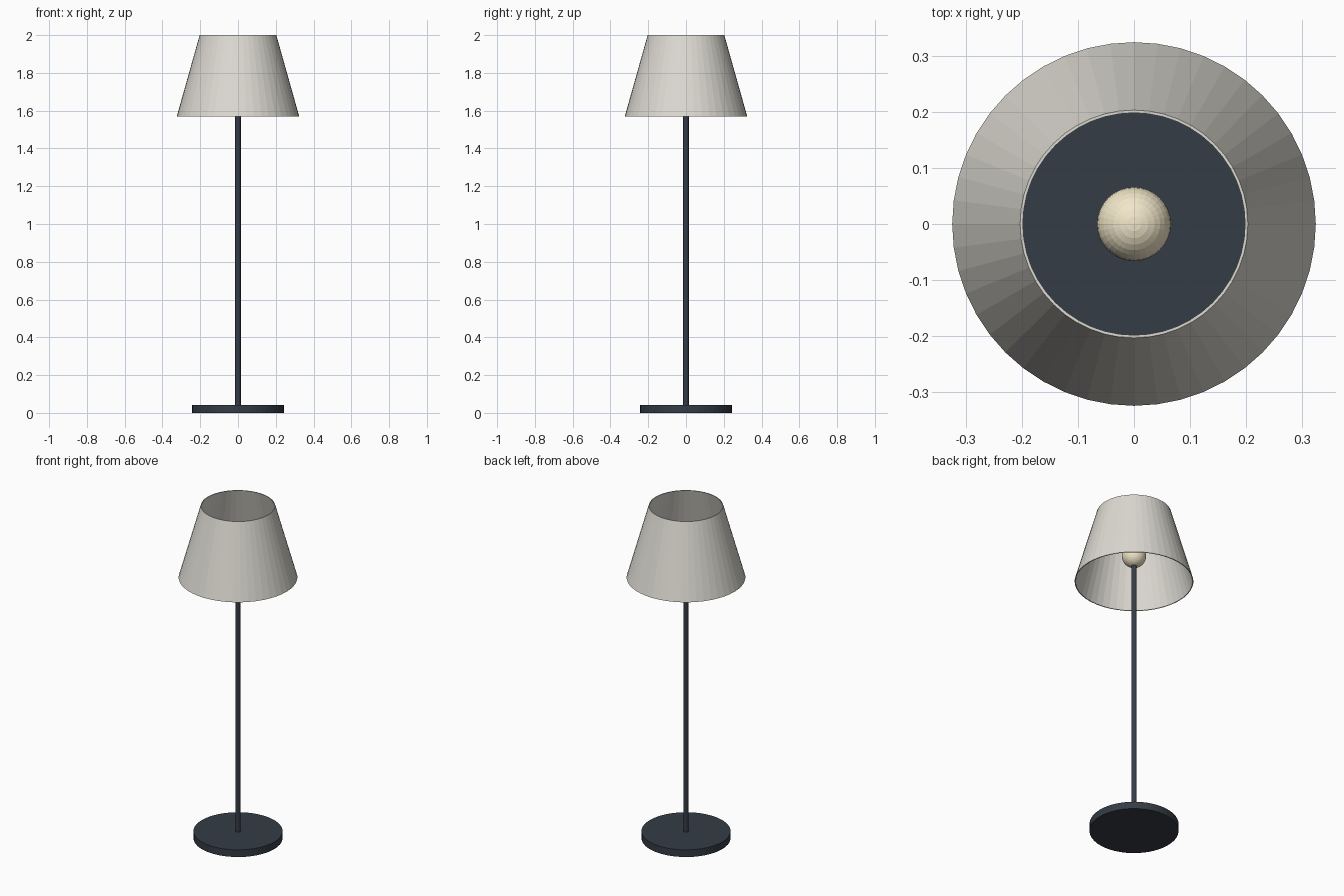
import bpy, bmesh, math

if "Cube" in bpy.data.objects:
    bpy.data.objects.remove(bpy.data.objects["Cube"])

def material(name, rgb):
    m = bpy.data.materials.new(name)
    m.diffuse_color = (*rgb, 1)
    m.use_nodes = True
    m.node_tree.nodes["Principled BSDF"].inputs["Base Color"].default_value = m.diffuse_color
    return m

dark = material("dark_metal", (0.035, 0.045, 0.06))
fabric = material("shade_fabric", (0.72, 0.70, 0.64))
glow = material("bulb_glass", (0.88, 0.79, 0.58))

def finish(name, mat):
    ob = bpy.context.object
    ob.name = ob.data.name = name
    ob.data.materials.append(mat)
    return ob

def cylinder(name, radius, z0, z1, sides, mat):
    bpy.ops.mesh.primitive_cylinder_add(vertices=sides, radius=radius, depth=z1 - z0,
                                        location=(0, 0, (z0 + z1) / 2))
    return finish(name, mat)

# Round foot and slim pole
cylinder("base", 0.243, 0, 0.043, 48, dark)
cylinder("pole", 0.015, 0.04, 1.68, 16, dark)

# Bulb sitting on the pole
bpy.ops.mesh.primitive_uv_sphere_add(segments=32, ring_count=16, radius=0.066,
                                     location=(0, 0, 1.73))
finish("bulb", glow)

# Open tapered shade with a thin wall: closed profile turned around z
profile = [(0.324, 1.57), (0.203, 2.0), (0.198, 2.0), (0.319, 1.57)]
sides = 48
bm = bmesh.new()
rings = [[bm.verts.new((r * math.cos(a), r * math.sin(a), z)) for r, z in profile]
         for a in (2 * math.pi * i / sides for i in range(sides))]
for i, ring in enumerate(rings):
    nxt = rings[(i + 1) % sides]
    for j in range(4):
        k = (j + 1) % 4
        bm.faces.new((ring[j], nxt[j], nxt[k], ring[k]))
bmesh.ops.recalc_face_normals(bm, faces=bm.faces)
mesh = bpy.data.meshes.new("lampshade")
bm.to_mesh(mesh)
bm.free()
mesh.materials.append(fabric)
bpy.context.collection.objects.link(bpy.data.objects.new("lampshade", mesh))
